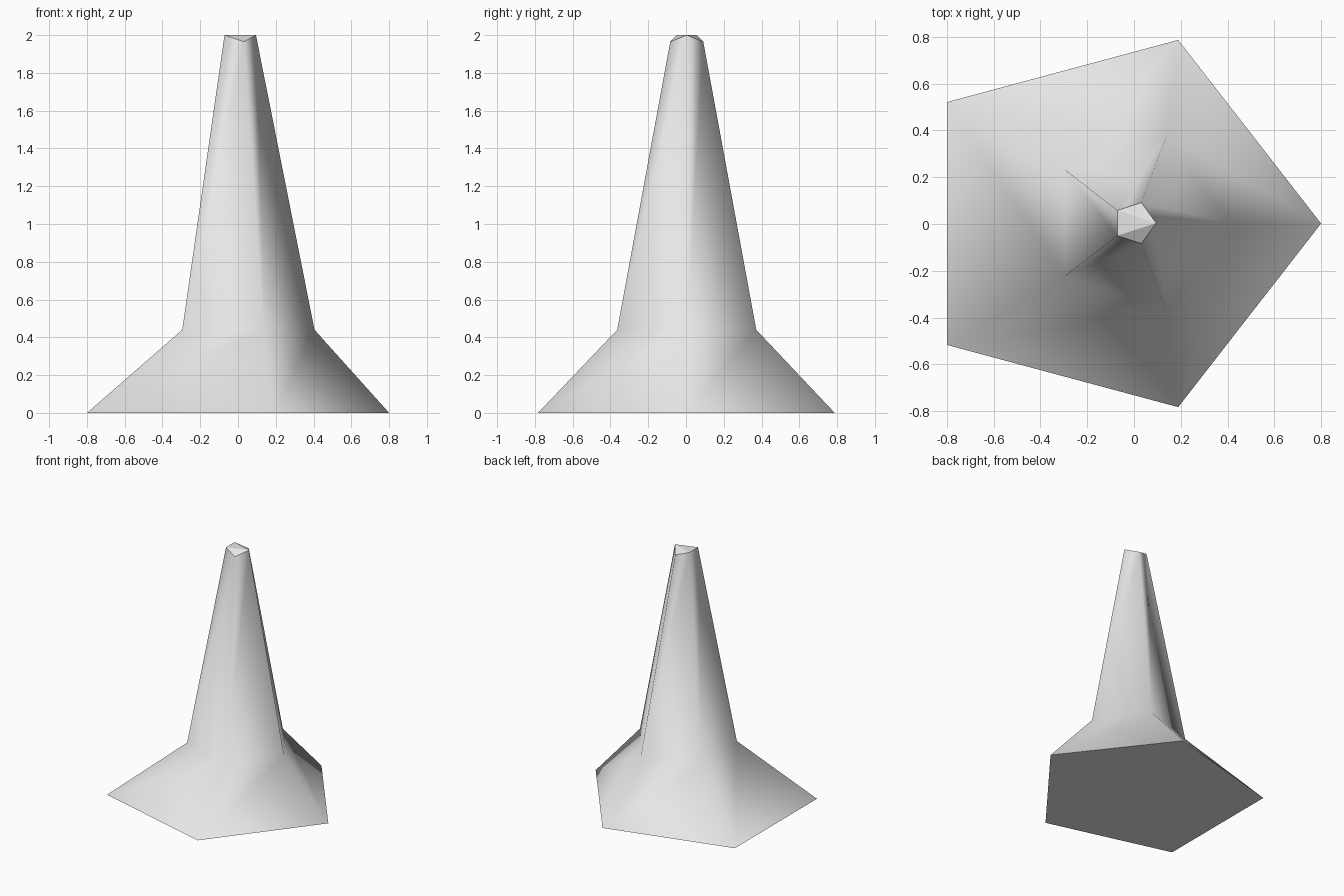
import bpy, bmesh
from math import sin, cos, tau

cube = bpy.data.objects.get("Cube")
if cube:
    bpy.data.objects.remove(cube, do_unlink=True)

# Single plain grey finish
grey = bpy.data.materials.new("light_grey")
grey.use_nodes = True
colour = (0.8, 0.8, 0.8, 1)
grey.diffuse_color = colour
grey.node_tree.nodes["Principled BSDF"].inputs["Base Color"].default_value = colour

SIDES = 5
bm = bmesh.new()


def ring(radius, cx, cy, z, flank_y=1.0, flank_drop=0.0):
    """Pentagon pointing to +x; its two flank corners can be squeezed or lowered."""
    verts = []
    for i in range(SIDES):
        a = tau * i / SIDES
        flank = i in (1, 4)
        y = radius * sin(a) * (flank_y if flank else 1)
        verts.append(bm.verts.new((cx + radius * cos(a), cy + y,
                                   z - (flank_drop if flank else 0))))
    return verts


# Flared foot, waist and narrow tip
foot = ring(0.884, -0.084, 0.002, 0.0, flank_y=0.934)
waist = ring(0.387, 0.018, 0.004, 0.44)
tip = ring(0.092, 0.003, 0.004, 2.0, flank_drop=0.035)

# Smooth side walls
for low, high in ((foot, waist), (waist, tip)):
    for i in range(SIDES):
        j = (i + 1) % SIDES
        bm.faces.new((low[i], low[j], high[j], high[i])).smooth = True

# Flat underside, and a cap folded down at the two flank corners
caps = [bm.faces.new(foot[::-1])]
for corners in ((0, 1, 2), (0, 2, 3), (0, 3, 4)):
    caps.append(bm.faces.new([tip[k] for k in corners]))
for face in caps:
    for edge in face.edges:
        edge.smooth = False

mesh = bpy.data.meshes.new("tapered_tower")
bm.to_mesh(mesh)
bm.free()
mesh.materials.append(grey)
tower = bpy.data.objects.new("tapered_tower", mesh)
bpy.context.collection.objects.link(tower)
